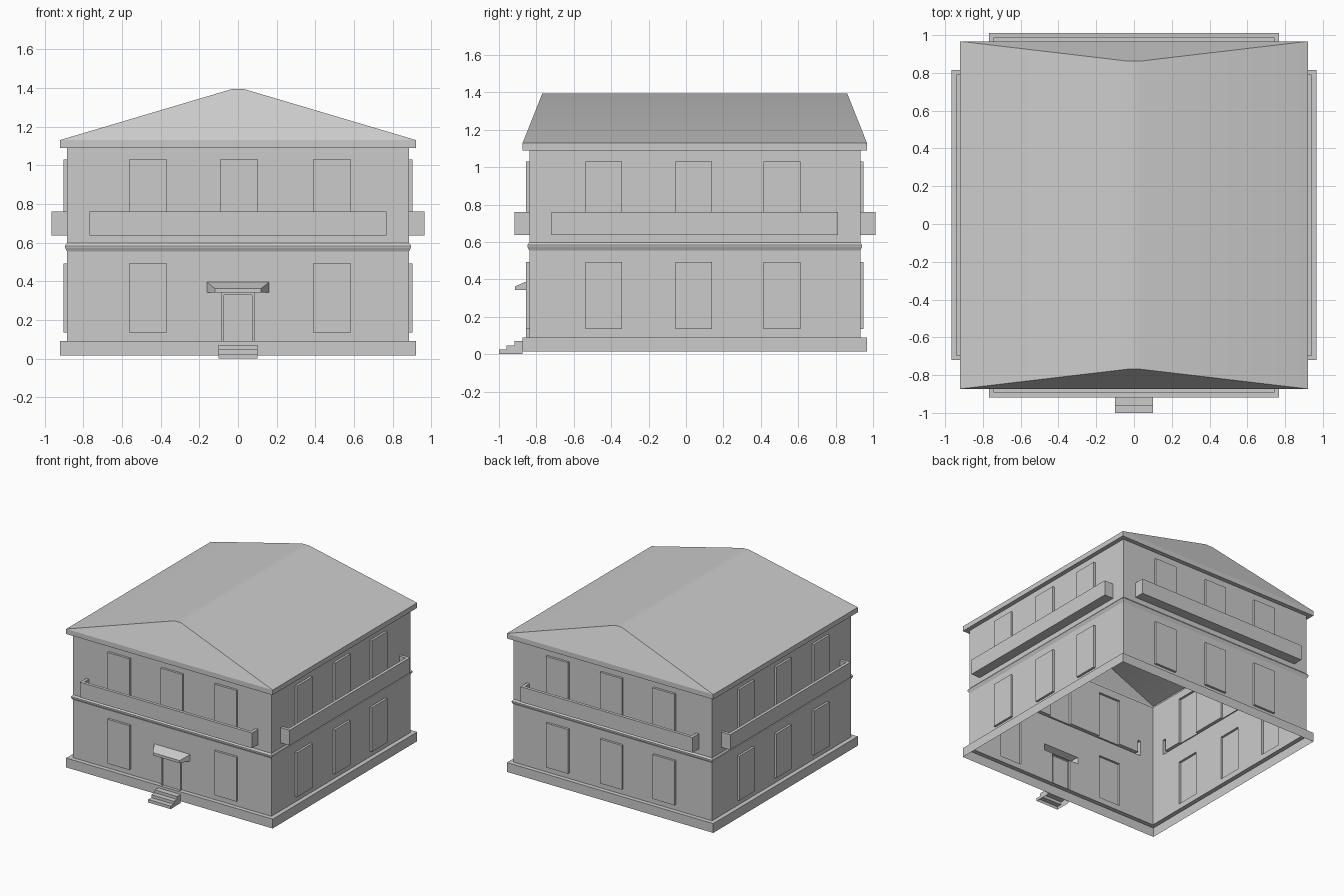
import bpy, bmesh, math

if "Cube" in bpy.data.objects:
    bpy.data.objects.remove(bpy.data.objects["Cube"])

CY = 0.047      # the house sits slightly behind the steps
WALL = 0.885    # half width of the walls
EAVE = 0.92     # half width of plinth and eaves
BALC = 0.08     # balcony projection


def pt(k, u, h, z):
    """Point on side k (0 front, 1 right, 2 back, 3 left), h out from the centre."""
    c, s = [(1, 0), (0, 1), (-1, 0), (0, -1)][k]
    return (u * c + h * s, u * s - h * c + CY, z)


def make(name, quads, smooth=None):
    bm = bmesh.new()
    for q in quads:
        bm.faces.new([bm.verts.new(p) for p in q])
    bmesh.ops.remove_doubles(bm, verts=bm.verts, dist=1e-5)
    me = bpy.data.meshes.new(name)
    bm.to_mesh(me)
    bm.free()
    ob = bpy.data.objects.new(name, me)
    bpy.context.collection.objects.link(ob)
    if smooth:
        bpy.ops.object.select_all(action='DESELECT')
        ob.select_set(True)
        bpy.context.view_layer.objects.active = ob
        bpy.ops.object.shade_smooth_by_angle(angle=math.radians(smooth))
    return ob


def square_loft(profile):
    """Square band through (half width, z) profile points."""
    return [[pt(k, -h0, h0, z0), pt(k, h0, h0, z0), pt(k, h1, h1, z1), pt(k, -h1, h1, z1)]
            for (h0, z0), (h1, z1) in zip(profile, profile[1:]) for k in range(4)]


def relief(k, rects):
    """Wall whose rectangles (u0, u1, z0, z1, depth) are pushed out; depth None is a hole."""
    us = sorted({-WALL, WALL} | {u for r in rects for u in r[:2]})
    zs = sorted({0.09, 1.09} | {z for r in rects for z in r[2:4]})

    def depth(i, j):
        d = 0
        if not (0 <= i < len(us) - 1 and 0 <= j < len(zs) - 1):
            return None
        u, z = (us[i] + us[i + 1]) / 2, (zs[j] + zs[j + 1]) / 2
        for a, b, c, e, dep in rects:
            if a < u < b and c < z < e:
                d = dep
        return d

    quads = []
    for i in range(len(us) - 1):
        for j in range(len(zs) - 1):
            d = depth(i, j)
            if d is None:
                continue
            u0, u1, z0, z1 = us[i], us[i + 1], zs[j], zs[j + 1]
            h = WALL + d
            quads.append([pt(k, u0, h, z0), pt(k, u1, h, z0), pt(k, u1, h, z1), pt(k, u0, h, z1)])
            r, t = depth(i + 1, j), depth(i, j + 1)
            if r is not None and r != d:
                g = WALL + r
                quads.append([pt(k, u1, h, z0), pt(k, u1, g, z0), pt(k, u1, g, z1), pt(k, u1, h, z1)])
            if t is not None and t != d:
                g = WALL + t
                quads.append([pt(k, u0, h, z1), pt(k, u1, h, z1), pt(k, u1, g, z1), pt(k, u0, g, z1)])
    return quads


# walls with raised windows, balcony floors and balcony end panels
names = ["front", "right", "back", "left"]
shifts = [0.01, -0.01, -0.01, 0.01]
for k in range(4):
    rects = []
    for n in (-1, 0, 1):
        c = n * 0.476 + shifts[k]
        if n == 0:
            c -= shifts[k] / 2
        rects.append((c - 0.098, c + 0.098, 0.66, 1.03, 0.018))
        if k or n:
            rects.append((c - 0.098, c + 0.098, 0.135, 0.492, 0.018))
    rects += [(-0.767, 0.767, 0.637, 0.66, BALC),
              (-0.767, -0.742, 0.66, 0.76, BALC),
              (0.742, 0.767, 0.66, 0.76, BALC)]
    if k == 0:  # doorway, door panel and the opening behind the canopy
        rects += [(-0.085, 0.085, 0.09, 0.342, 0.018),
                  (-0.073, 0.073, 0.09, 0.33, 0.01),
                  (-0.16, 0.16, 0.342, 0.395, None)]
    make(names[k] + "_wall", relief(k, rects))

    # balcony parapet front between the end panels
    a, b, o, i = -0.742, 0.742, WALL + BALC, WALL + BALC - 0.025
    z0, z1 = 0.66, 0.76
    make(names[k] + "_balcony_parapet", [
        [pt(k, a, o, z0), pt(k, b, o, z0), pt(k, b, o, z1), pt(k, a, o, z1)],
        [pt(k, a, o, z1), pt(k, b, o, z1), pt(k, b, i, z1), pt(k, a, i, z1)],
        [pt(k, b, i, z0), pt(k, a, i, z0), pt(k, a, i, z1), pt(k, b, i, z1)]])

# plinth, belt moulding and eaves
make("plinth", square_loft([(EAVE, 0.015), (EAVE, 0.09), (WALL, 0.09)]))
make("belt_moulding", square_loft([(WALL, 0.555), (WALL + 0.01, 0.575),
                                   (WALL + 0.01, 0.583), (WALL, 0.597)]))
make("eaves", square_loft([(WALL, 1.09), (EAVE, 1.09), (EAVE, 1.13)]))

# hipped roof with a narrow softened ridge
RX, RY, RZ = 0.03, 0.815, 1.394
low = [(x * EAVE, CY + y * EAVE, 1.13) for x, y in ((-1, -1), (1, -1), (1, 1), (-1, 1))]
top = [(x * RX, CY + y * RY, RZ) for x, y in ((-1, -1), (1, -1), (1, 1), (-1, 1))]
make("roof", [[low[n], low[(n + 1) % 4], top[(n + 1) % 4], top[n]] for n in range(4)] + [top],
     smooth=25)

# door canopy, open to the wall
back = [pt(0, u, WALL, z) for u, z in ((-0.16, 0.342), (0.16, 0.342), (0.16, 0.395), (-0.16, 0.395))]
front = [pt(0, u, 0.96, z) for u, z in ((-0.12, 0.342), (0.12, 0.342), (0.12, 0.363), (-0.12, 0.363))]
make("door_canopy", [[back[n], back[(n + 1) % 4], front[(n + 1) % 4], front[n]]
                     for n in range(4)] + [front])

# entrance steps, open underneath
quads, W, end = [], 0.1, CY - EAVE
for y0, y1, z0, z1 in ((-1, -0.96, 0, 0.024), (-0.96, -0.917, 0.024, 0.047), (-0.917, end, 0.047, 0.07)):
    quads += [[(-W, y0, z0), (W, y0, z0), (W, y0, z1), (-W, y0, z1)],
              [(-W, y0, z1), (W, y0, z1), (W, y1, z1), (-W, y1, z1)],
              [(W, y0, 0), (W, y1, 0), (W, y1, z1), (W, y0, z1)],
              [(-W, y1, 0), (-W, y0, 0), (-W, y0, z1), (-W, y1, z1)]]
make("entrance_steps", quads)
